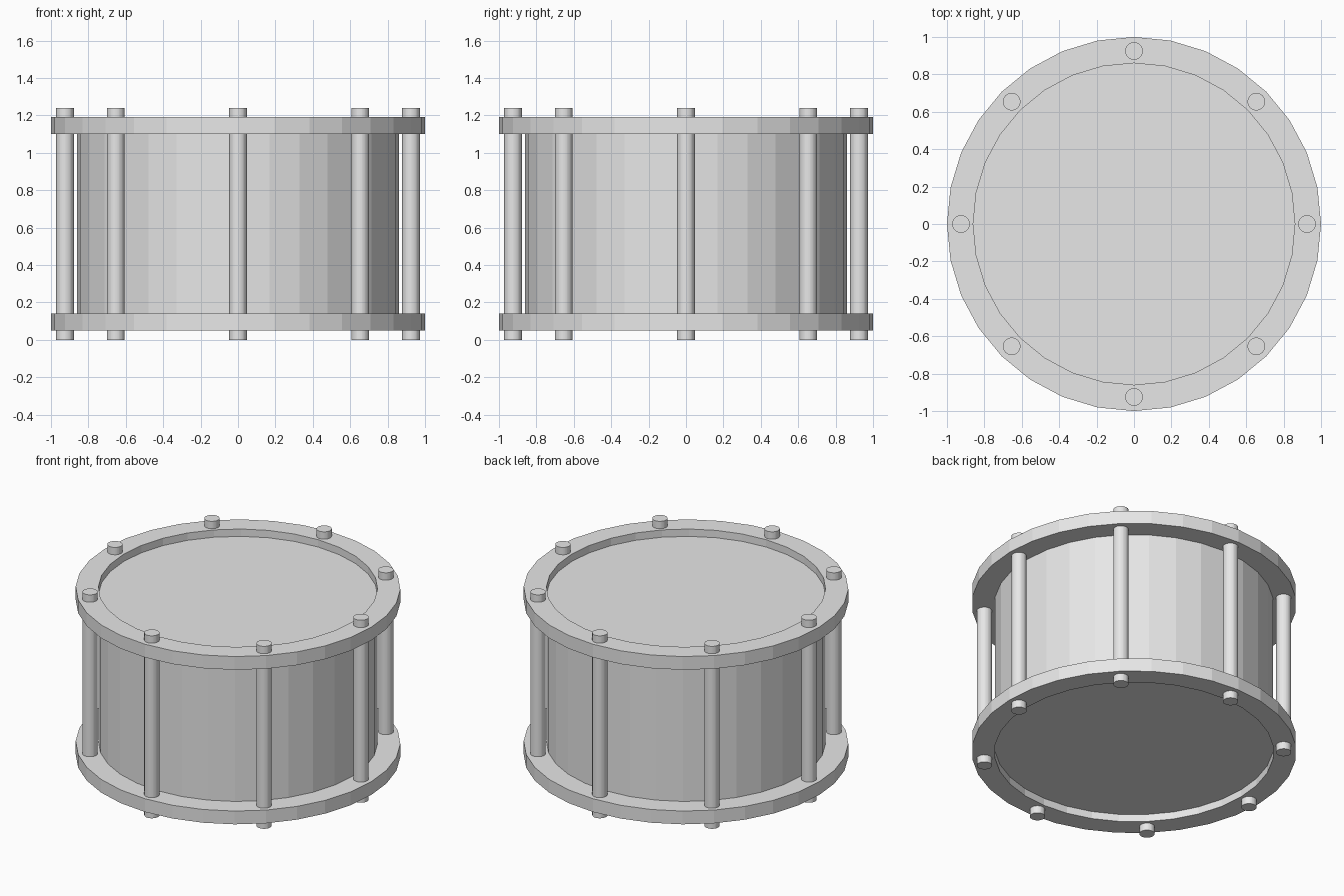
import bpy
import bmesh
from math import cos, sin, tau

if "Cube" in bpy.data.objects:
    bpy.data.objects.remove(bpy.data.objects["Cube"], do_unlink=True)

SIDES = 32
SHELL_RADIUS = 0.86
HOOP_RADIUS = 1.0
ROD_CIRCLE = 0.925
ROD_COUNT = 8

# Single grey finish
grey = bpy.data.materials.new("light_grey")
grey.use_nodes = True
colour = (0.8, 0.8, 0.8, 1.0)
grey.diffuse_color = colour
grey.node_tree.nodes["Principled BSDF"].inputs["Base Color"].default_value = colour


def lathe(name, profile, closed=False, centre=(0, 0)):
    """Spin (radius, height) points around z; open profiles get end caps."""
    bm = bmesh.new()
    rings = [[bm.verts.new((r * cos(tau * i / SIDES), r * sin(tau * i / SIDES), z))
              for i in range(SIDES)] for r, z in profile]
    pairs = list(zip(rings, rings[1:]))
    if closed:
        pairs.append((rings[-1], rings[0]))
    else:
        bm.faces.new(rings[0])
        bm.faces.new(rings[-1])
    for low, high in pairs:
        for i in range(SIDES):
            j = (i + 1) % SIDES
            bm.faces.new((low[i], low[j], high[j], high[i]))
    bmesh.ops.recalc_face_normals(bm, faces=bm.faces)
    mesh = bpy.data.meshes.new(name)
    bm.to_mesh(mesh)
    bm.free()
    mesh.materials.append(grey)
    obj = bpy.data.objects.new(name, mesh)
    obj.location = (*centre, 0)
    bpy.context.collection.objects.link(obj)
    return obj


# Drum body, with heads recessed inside the hoops
lathe("drum_shell", [(SHELL_RADIUS, 0.10), (SHELL_RADIUS, 1.14)])

# Flat rings around the top and bottom
for name, low, high in (("bottom_hoop", 0.05, 0.14), ("top_hoop", 1.10, 1.19)):
    lathe(name, [(SHELL_RADIUS, low), (HOOP_RADIUS, low),
                 (HOOP_RADIUS, high), (SHELL_RADIUS, high)], closed=True)

# Tension rods passing through both hoops
for k in range(ROD_COUNT):
    angle = tau * k / ROD_COUNT
    lathe(f"tension_rod_{k + 1}", [(0.047, 0), (0.047, 1.24)],
          centre=(ROD_CIRCLE * cos(angle), ROD_CIRCLE * sin(angle)))
